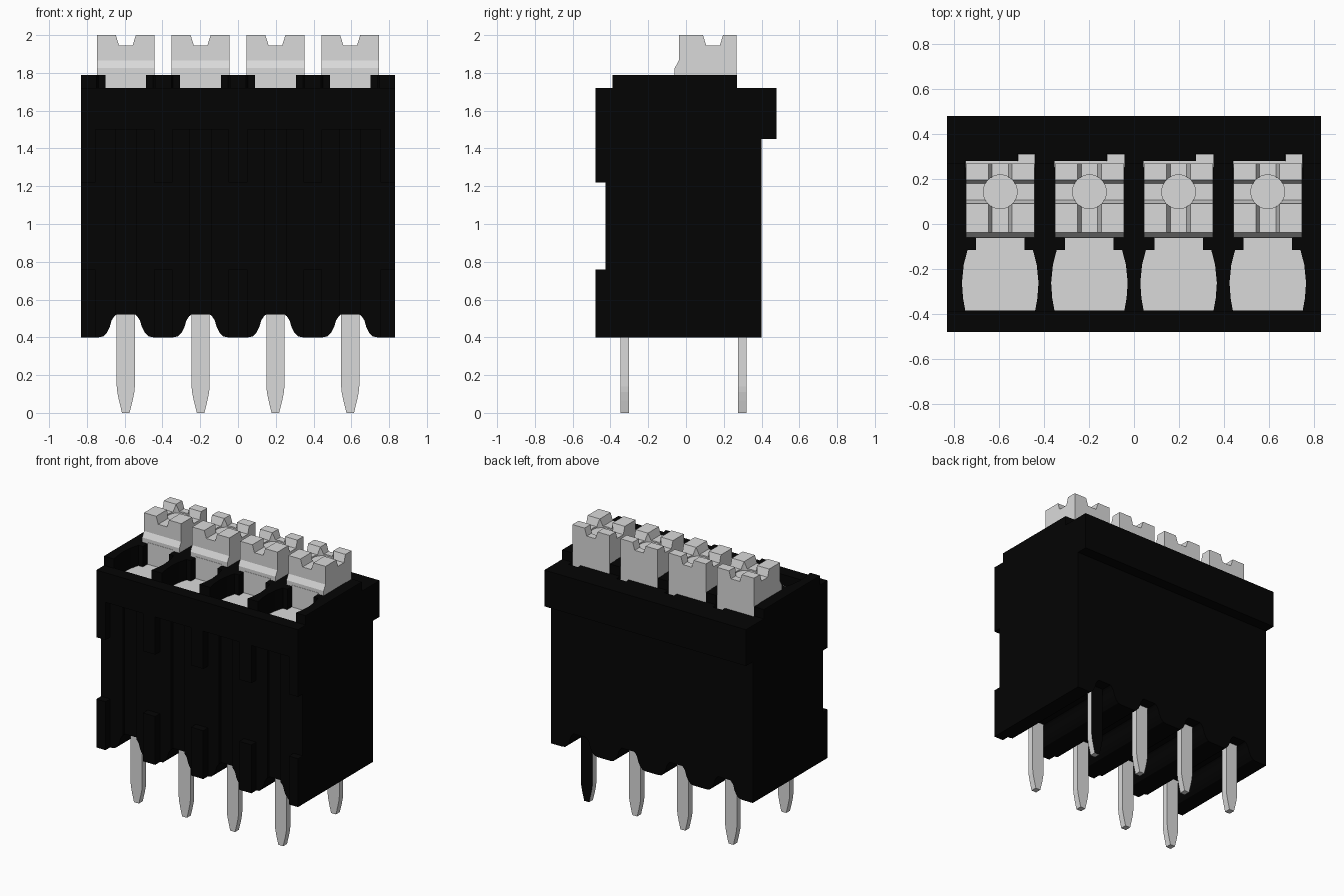
import bpy, bmesh, math
from mathutils import Vector

if "Cube" in bpy.data.objects:
    bpy.data.objects.remove(bpy.data.objects["Cube"], do_unlink=True)


def material(name, value):
    m = bpy.data.materials.new(name)
    m.use_nodes = True
    col = (value, value, value, 1)
    m.diffuse_color = col
    m.node_tree.nodes["Principled BSDF"].inputs["Base Color"].default_value = col
    return m


BLACK = material("black plastic", 0.0012)
GREY = material("light grey", 0.70)


def prism(name, pts, axis, lo, hi, mat=BLACK):
    """Extrude a 2D outline along an axis: x uses (y,z), y uses (x,z), z uses (x,y)."""
    def place(p, t):
        return {"x": (t, p[0], p[1]), "y": (p[0], t, p[1]), "z": (p[0], p[1], t)}[axis]
    bm = bmesh.new()
    face = bm.faces.new([bm.verts.new(place(p, lo)) for p in pts])
    ext = bmesh.ops.extrude_face_region(bm, geom=[face])
    top = [g for g in ext["geom"] if isinstance(g, bmesh.types.BMVert)]
    bmesh.ops.translate(bm, verts=top, vec=Vector(place((0, 0), hi - lo)))
    bmesh.ops.recalc_face_normals(bm, faces=bm.faces)
    me = bpy.data.meshes.new(name)
    bm.to_mesh(me)
    bm.free()
    me.materials.append(mat)
    ob = bpy.data.objects.new(name, me)
    bpy.context.collection.objects.link(ob)
    return ob


def box(name, x0, x1, y0, y1, z0, z1, mat=BLACK):
    return prism(name, [(x0, y0), (x1, y0), (x1, y1), (x0, y1)], "z", z0, z1, mat)


def mirrored(half, cx=0):
    """Close a right-hand half outline by mirroring it in x."""
    return [(cx + x, v) for x, v in half] + [(cx - x, v) for x, v in reversed(half)]


def cut(target, cutters):
    for c in cutters:
        c.hide_render = True
        mod = target.modifiers.new("cut", "BOOLEAN")
        mod.operation, mod.solver, mod.object = "DIFFERENCE", "EXACT", c
        bpy.context.view_layer.objects.active = target
        bpy.ops.object.modifier_apply(modifier=mod.name)
        bpy.data.objects.remove(c, do_unlink=True)


PITCH = 0.396
CENTRES = [-0.594 + PITCH * i for i in range(4)]
W = 0.83
FLOOR = 1.635

# Housing: stepped side profile
housing = prism("housing", [
    (-0.425, 0.40), (0.40, 0.40), (0.40, 1.45), (0.48, 1.45), (0.48, 1.72),
    (0.27, 1.72), (0.27, 1.79), (-0.39, 1.79), (-0.39, 1.72), (-0.48, 1.72),
    (-0.48, 1.50), (-0.425, 1.50)], "x", -W, W)

# Front ribs at the ends and between the positions
edges = [(-W, -0.755)] + [(c + 0.148, c + PITCH - 0.148) for c in CENTRES[:3]] + [(0.755, W)]
lower_ribs = []
for i, (a, b) in enumerate(edges):
    box(f"upper_rib_{i}", a, b, -0.48, -0.42, 1.22, 1.505)
    lower_ribs.append(box(f"lower_rib_{i}", a, b, -0.48, -0.42, 0.40, 0.76))

# Wire entry wells, lever slots, front grooves and bell-shaped underside channels
well = [(0.155, -0.385), (0.165, -0.33), (0.17, -0.26), (0.162, -0.18),
        (0.145, -0.115), (0.108, -0.115), (0.108, -0.058)]
bell = [(0.15, 0.38), (0.145, 0.40), (0.12, 0.405), (0.10, 0.425), (0.085, 0.455),
        (0.075, 0.49), (0.06, 0.512), (0.05, 0.52)]


def channel(c):
    return prism("channel_cutter", mirrored(bell, c), "y", -0.7, 0.7)


for i, c in enumerate(CENTRES):
    cut(housing, [
        prism("well_cutter", mirrored(well, c), "z", FLOOR, 2.0),
        box("rim_cutter", c - 0.155, c + 0.155, -0.6, -0.36, 1.72, 2.0),
        box("slot_cutter", c - 0.156, c + 0.156, 0.2, 0.28, 1.68, 2.0),
        box("tab_cutter", c + 0.077, c + 0.156, 0.25, 0.312, 1.68, 2.0),
        box("groove_cutter", c - 0.055, c + 0.055, -0.46, -0.405, 0.3, 1.5),
        channel(c)])
    cut(lower_ribs[i], [channel(c)])
    cut(lower_ribs[i + 1], [channel(c)])

# Release lever with crossed grooves and a round recess
lever = prism("lever_0", [
    (-0.06, 1.786), (-0.06, 1.825), (-0.038, 1.865), (-0.038, 2.0),
    (0.268, 2.0), (0.268, 1.685), (0.21, 1.685), (0.21, 1.786)],
    "x", -0.153, 0.153, GREY)


def groove(c):
    return [(c - 0.036, 1.945), (c + 0.036, 1.945), (c + 0.053, 2.0),
            (c + 0.053, 2.05), (c - 0.053, 2.05), (c - 0.053, 2.0)]


circle = [(0.075 * math.cos(k * math.tau / 32), 0.143 + 0.075 * math.sin(k * math.tau / 32))
          for k in range(32)]
cut(lever, [prism("groove_x_cutter", groove(0.143), "x", -0.3, 0.3, GREY),
            prism("groove_y_cutter", groove(0), "y", -0.3, 0.5, GREY),
            prism("recess_cutter", circle, "z", 1.935, 2.1, GREY)])

# Contact pin outline with a tapered tip
pin = [(0.02, 0.0), (0.036, 0.065), (0.045, 0.11), (0.048, 0.14), (0.048, 0.56)]

for i, c in enumerate(CENTRES):
    part = lever
    if i:
        part = bpy.data.objects.new(f"lever_{i}", lever.data)
        bpy.context.collection.objects.link(part)
    part.location.x = c
    box(f"lever_stem_{i}", c - 0.11, c + 0.11, -0.062, 0.19, 1.62, 1.80, GREY)
    box(f"lever_foot_{i}", c - 0.155, c + 0.155, 0.25, 0.279, 1.676, 1.69, GREY)
    box(f"lever_tab_{i}", c + 0.078, c + 0.155, 0.27, 0.311, 1.676, 1.69, GREY)
    prism(f"wire_clamp_{i}", mirrored(well, c), "z", FLOOR - 0.005, FLOOR + 0.003, GREY)
    prism(f"front_pin_{i}", mirrored(pin, c), "y", -0.346, -0.301, GREY)
    back_pin = prism(f"back_pin_{i}", mirrored(pin, c), "y", 0.274, 0.32, GREY)

# The last back pin has a black rear face
back_pin.data.materials.append(BLACK)
for face in back_pin.data.polygons:
    face.material_index = int(face.normal.y > 0.9)
